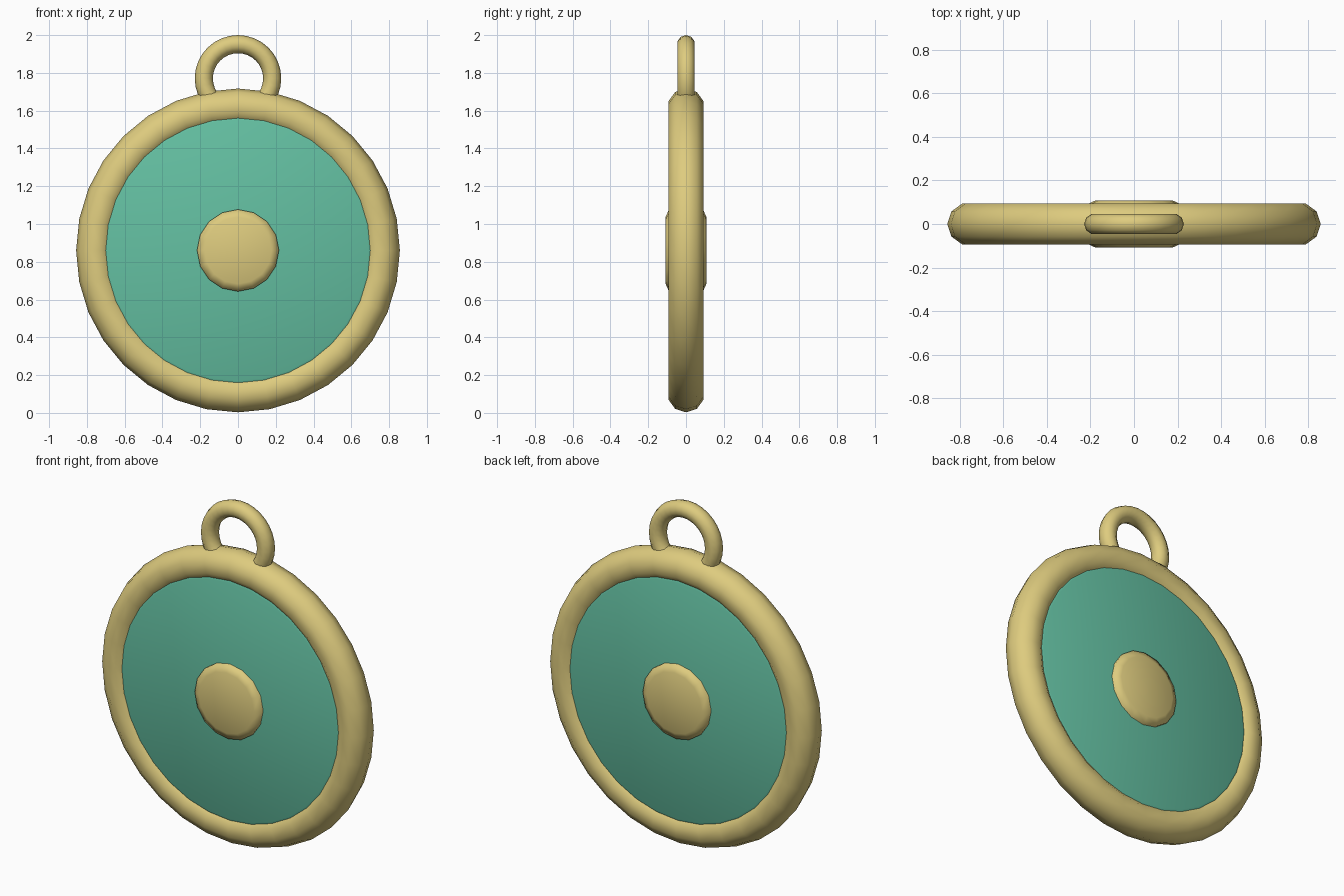
import bpy
import bmesh
from math import pi, cos, sin

cube = bpy.data.objects.get("Cube")
if cube:
    bpy.data.objects.remove(cube, do_unlink=True)


def make_material(name, color):
    mat = bpy.data.materials.new(name)
    mat.use_nodes = True
    mat.diffuse_color = color
    mat.node_tree.nodes["Principled BSDF"].inputs["Base Color"].default_value = color
    return mat


gold = make_material("pale gold", (0.73, 0.60, 0.21, 1))
teal = make_material("teal enamel", (0.127, 0.527, 0.361, 1))

CENTRE_Z = 0.86


def ring(name, z, major, minor, segments, mat):
    """Smooth torus standing upright, its hole facing the front."""
    bpy.ops.mesh.primitive_torus_add(
        major_radius=major, minor_radius=minor, major_segments=segments,
        minor_segments=10, location=(0, 0, z), rotation=(pi / 2, 0, 0))
    obj = bpy.context.object
    obj.name = name
    obj.data.materials.append(mat)
    bpy.ops.object.shade_smooth()


def disc(name, radius, half_depth, bevel_in, bevel_down, sides, mat):
    """Upright disc with a soft bevel on both faces."""
    bm = bmesh.new()
    edge = half_depth - bevel_down
    profile = [(radius - bevel_in, -half_depth), (radius, -edge),
               (radius, edge), (radius - bevel_in, half_depth)]
    loops = [[bm.verts.new((r * cos(2 * pi * i / sides), y, r * sin(2 * pi * i / sides)))
              for i in range(sides)] for r, y in profile]
    for a, b in zip(loops, loops[1:]):
        for i in range(sides):
            j = (i + 1) % sides
            bm.faces.new((a[i], a[j], b[j], b[i]))
    bm.faces.new(loops[0])
    bm.faces.new(loops[-1])
    bmesh.ops.recalc_face_normals(bm, faces=bm.faces)
    for face in bm.faces:
        face.smooth = True
    mesh = bpy.data.meshes.new(name)
    bm.to_mesh(mesh)
    bm.free()
    mesh.materials.append(mat)
    obj = bpy.data.objects.new(name, mesh)
    obj.location.z = CENTRE_Z
    bpy.context.collection.objects.link(obj)


# Round frame and the hanging loop sunk into its top
ring("rim", CENTRE_Z, 0.759, 0.098, 32, gold)
ring("hanging_loop", 1.771, 0.181, 0.048, 32, gold)

# Enamel plate, and the boss that shows on both faces
disc("enamel_plate", 0.73, 0.077, 0.04, 0.017, 32, teal)
disc("centre_boss", 0.217, 0.108, 0.04, 0.018, 16, gold)
